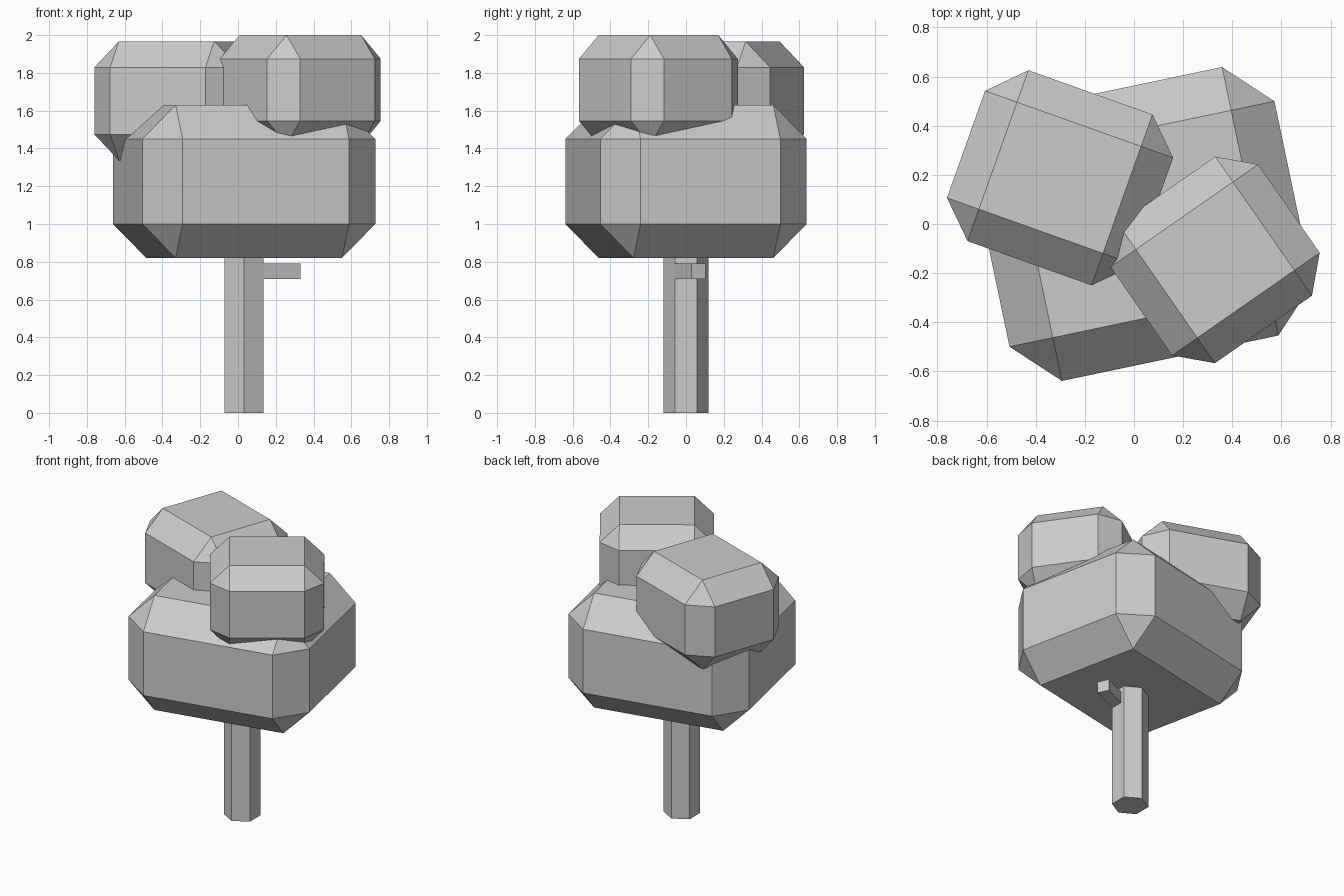
import bpy, bmesh, math
from mathutils import Matrix

if "Cube" in bpy.data.objects:
    bpy.data.objects.remove(bpy.data.objects["Cube"])

grey = bpy.data.materials.new("plain grey")
grey.diffuse_color = (0.6, 0.6, 0.6, 1)
grey.use_nodes = True
grey.node_tree.nodes["Principled BSDF"].inputs["Base Color"].default_value = grey.diffuse_color


def add_object(name, bm, location, angle=0):
    mesh = bpy.data.meshes.new(name)
    bm.to_mesh(mesh)
    bm.free()
    mesh.materials.append(grey)
    obj = bpy.data.objects.new(name, mesh)
    obj.location = location
    obj.rotation_euler.z = math.radians(angle)
    bpy.context.collection.objects.link(obj)


def block(name, size, location, angle, bevel=0):
    """Box turned about z, with optional single-cut chamfers."""
    bm = bmesh.new()
    bmesh.ops.create_cube(bm, size=1, matrix=Matrix.Diagonal((*size, 1)))
    if bevel:
        bmesh.ops.bevel(bm, geom=bm.edges[:], offset=bevel, offset_type='OFFSET',
                        segments=1, profile=0.5, affect='EDGES')
    add_object(name, bm, location, angle)


# Leaf masses: one large crown with two smaller clumps on top
block("main_crown", (1.26, 1.116, 0.81), (0.0325, 0, 1.225), 11.85, 0.18)
block("left_clump", (0.812, 0.738, 0.63), (-0.301, 0.188, 1.652), -19.6, 0.138)
block("right_clump", (0.732, 0.689, 0.58), (0.33, -0.146, 1.71), 34.8, 0.1255)

# Six-sided trunk reaching into the crown
bm = bmesh.new()
bmesh.ops.create_cone(bm, cap_ends=True, segments=6, radius1=0.118,
                      radius2=0.118, depth=0.9)
add_object("trunk", bm, (0.032, 0, 0.45))

# Short side branch, its outer end centred at (0.3135, 0.0665)
turn, length = math.radians(24.4), 0.28
block("branch", (length, 0.08, 0.08),
      (0.3135 - length / 2 * math.cos(turn),
       0.0665 - length / 2 * math.sin(turn), 0.75), 24.4)
